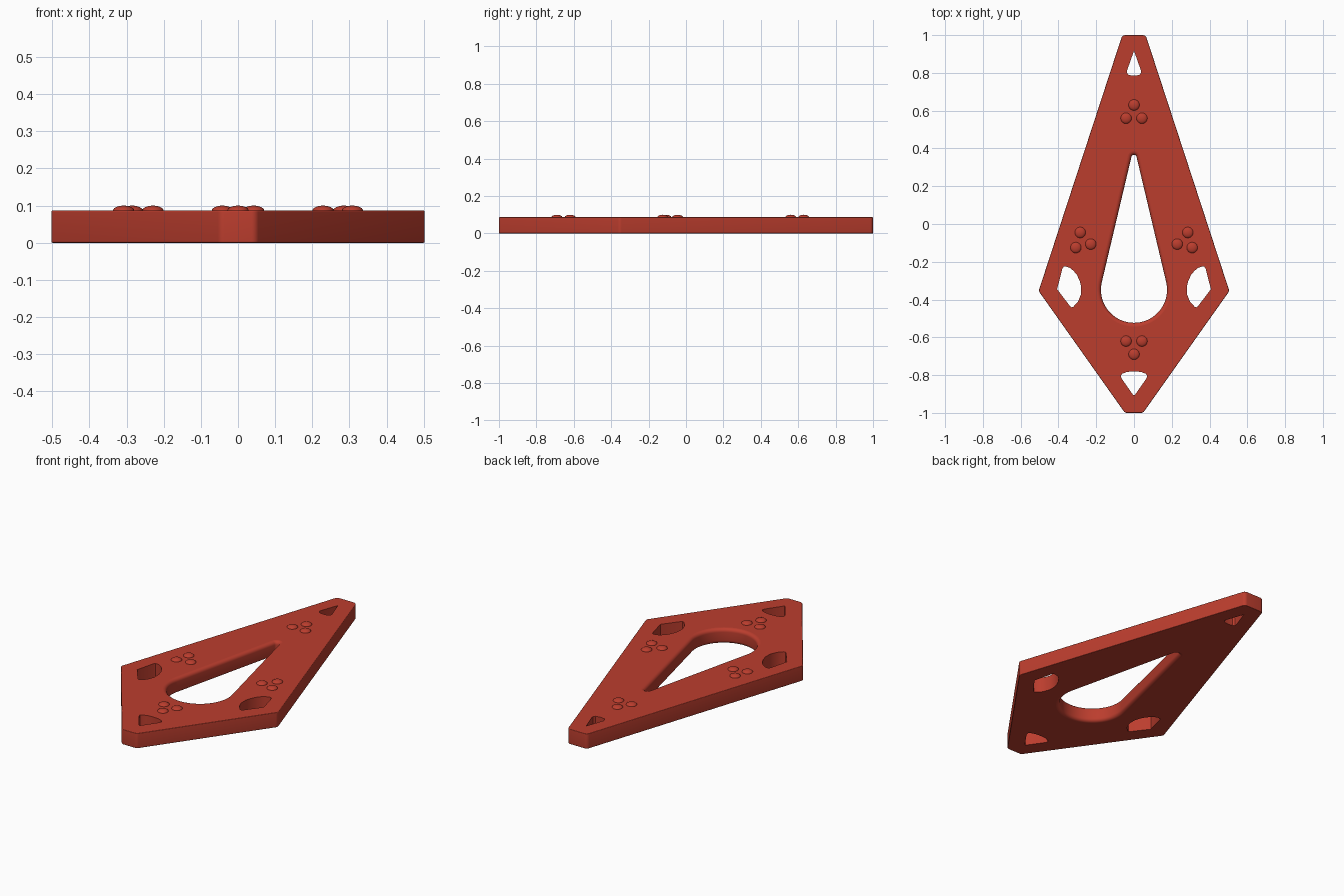
import bpy, bmesh, math
from mathutils import Vector

if "Cube" in bpy.data.objects:
    bpy.data.objects.remove(bpy.data.objects["Cube"])

H = 0.087  # plate thickness

red = bpy.data.materials.new("brick red")
red.diffuse_color = (0.5, 0.047, 0.027, 1)
red.use_nodes = True
red.node_tree.nodes["Principled BSDF"].inputs["Base Color"].default_value = red.diffuse_color


def mirrored(half):
    """Close a right-hand outline by mirroring it across x = 0."""
    pts = [Vector(p) for p in half]
    return pts + [Vector((-p.x, p.y)) for p in reversed(pts) if abs(p.x) > 1e-6]


def rounded(pts, r, steps=5):
    """Fillet every corner of a polygon with radius r."""
    out, n = [], len(pts)
    for i, p in enumerate(pts):
        a, b = pts[i - 1] - p, pts[(i + 1) % n] - p
        half = a.angle(b) / 2
        t = min(r / math.tan(half), 0.45 * a.length, 0.45 * b.length)
        s, e = p + a.normalized() * t, p + b.normalized() * t
        c = p + (a.normalized() + b.normalized()).normalized() * (t / math.cos(half))
        v0, v1 = s - c, e - c
        for k in range(steps + 1):
            f = k / steps
            out.append(c + (v0.lerp(v1, f)).normalized() * v0.length)
    return out


def offset(pts, d):
    """Grow an outline outward by d."""
    n = len(pts)
    area = sum(pts[i - 1].cross(pts[i]) for i in range(n))
    sign = 1 if area > 0 else -1
    out = []
    for i, p in enumerate(pts):
        e1 = (p - pts[i - 1]).normalized()
        e2 = (pts[(i + 1) % n] - p).normalized()
        n1, n2 = Vector((e1.y, -e1.x)) * sign, Vector((e2.y, -e2.x)) * sign
        m = (n1 + n2).normalized()
        out.append(p + m * d / max(0.5, m.dot(n1)))
    return out


def edge_profile(r, sign, steps=6):
    """Wall profile (offset, z) with rounded lower and upper edges."""
    if r == 0:
        return [(0, 0), (0, H)]
    arc = [math.pi / 2 * k / steps for k in range(steps + 1)]
    low = [(sign * r * (1 - math.sin(a)), r * (1 - math.cos(a))) for a in arc]
    return low + [(d, H - z) for d, z in reversed(low)]


# Outer kite outline
kite = rounded(mirrored([(0.062, 1.0), (0.505, -0.355), (0.048, -1.0)]), 0.022)

# Teardrop opening: two arcs joined by tangents
y0, r0, y1, r1 = -0.348, 0.175, 0.352, 0.014
tilt = math.asin((r0 - r1) / (y1 - y0))
teardrop = []
for cy, r, a0, a1, n in ((y1, r1, tilt, math.pi - tilt, 12),
                         (y0, r0, math.pi - tilt, 2 * math.pi + tilt, 48)):
    for k in range(n + 1):
        a = a0 + (a1 - a0) * k / n
        teardrop.append(Vector((r * math.cos(a), cy + r * math.sin(a))))

# Small corner openings
tip_hole = mirrored([(0, 0.917), (0.037, 0.812), (0.037, 0.8), (0.029, 0.789), (0, 0.785)])
foot_hole = mirrored([(0, -0.78), (0.037, -0.783), (0.063, -0.793), (0.07, -0.803),
                      (0.067, -0.816), (0.006, -0.903), (0, -0.907)])
side_hole = [Vector(p) for p in (
    (0.372, -0.226), (0.358, -0.226), (0.339, -0.233), (0.319, -0.249), (0.302, -0.27),
    (0.288, -0.3), (0.28, -0.33), (0.28, -0.371), (0.296, -0.41), (0.321, -0.438),
    (0.33, -0.441), (0.339, -0.435), (0.407, -0.345), (0.379, -0.235))]
other_side = [Vector((-p.x, p.y)) for p in side_hole]

# Plate: walls for each outline, then filled caps
bm = bmesh.new()
bottom_edges, top_edges = [], []
for outline, r, sign in ((kite, 0.004, -1), (teardrop, 0.02, 1), (tip_hole, 0, 1),
                         (foot_hole, 0, 1), (side_hole, 0, 1), (other_side, 0, 1)):
    rings = [[bm.verts.new((p.x, p.y, z)) for p in offset(outline, d)]
             for d, z in edge_profile(r, sign)]
    n = len(outline)
    for lo, hi in zip(rings, rings[1:]):
        for i in range(n):
            bm.faces.new((lo[i - 1], lo[i], hi[i], hi[i - 1]))
    bottom_edges += [bm.edges.get((rings[0][i - 1], rings[0][i])) for i in range(n)]
    top_edges += [bm.edges.get((rings[-1][i - 1], rings[-1][i])) for i in range(n)]
for edges, up in ((bottom_edges, -1), (top_edges, 1)):
    bmesh.ops.triangle_fill(bm, edges=edges, use_beauty=True, normal=(0, 0, up))
bmesh.ops.recalc_face_normals(bm, faces=bm.faces)
mesh = bpy.data.meshes.new("plate")
bm.to_mesh(mesh)
bm.free()
plate = bpy.data.objects.new("plate", mesh)
bpy.context.collection.objects.link(plate)
mesh.materials.append(red)
bpy.context.view_layer.objects.active = plate
plate.select_set(True)
bpy.ops.object.shade_smooth_by_angle(angle=math.radians(35))
for f in mesh.polygons:
    if abs(f.normal.z) > 0.999:
        f.use_smooth = False

# Raised dots: a cluster of three near each corner
side = [(0.285, -0.045), (0.229, -0.107), (0.308, -0.125)]
clusters = {
    "top_dot": [(0, 0.63), (-0.042, 0.56), (0.042, 0.56)],
    "bottom_dot": [(0, -0.69), (-0.042, -0.62), (0.042, -0.62)],
    "right_dot": side,
    "left_dot": [(-x, y) for x, y in side],
}
for name, spots in clusters.items():
    for x, y in spots:
        bpy.ops.mesh.primitive_uv_sphere_add(segments=24, ring_count=12, radius=1,
                                             location=(x, y, H - 0.001))
        dot = bpy.context.object
        dot.name = name
        dot.scale = (0.029, 0.029, 0.014)
        dot.data.materials.append(red)
        bpy.ops.object.shade_smooth()
